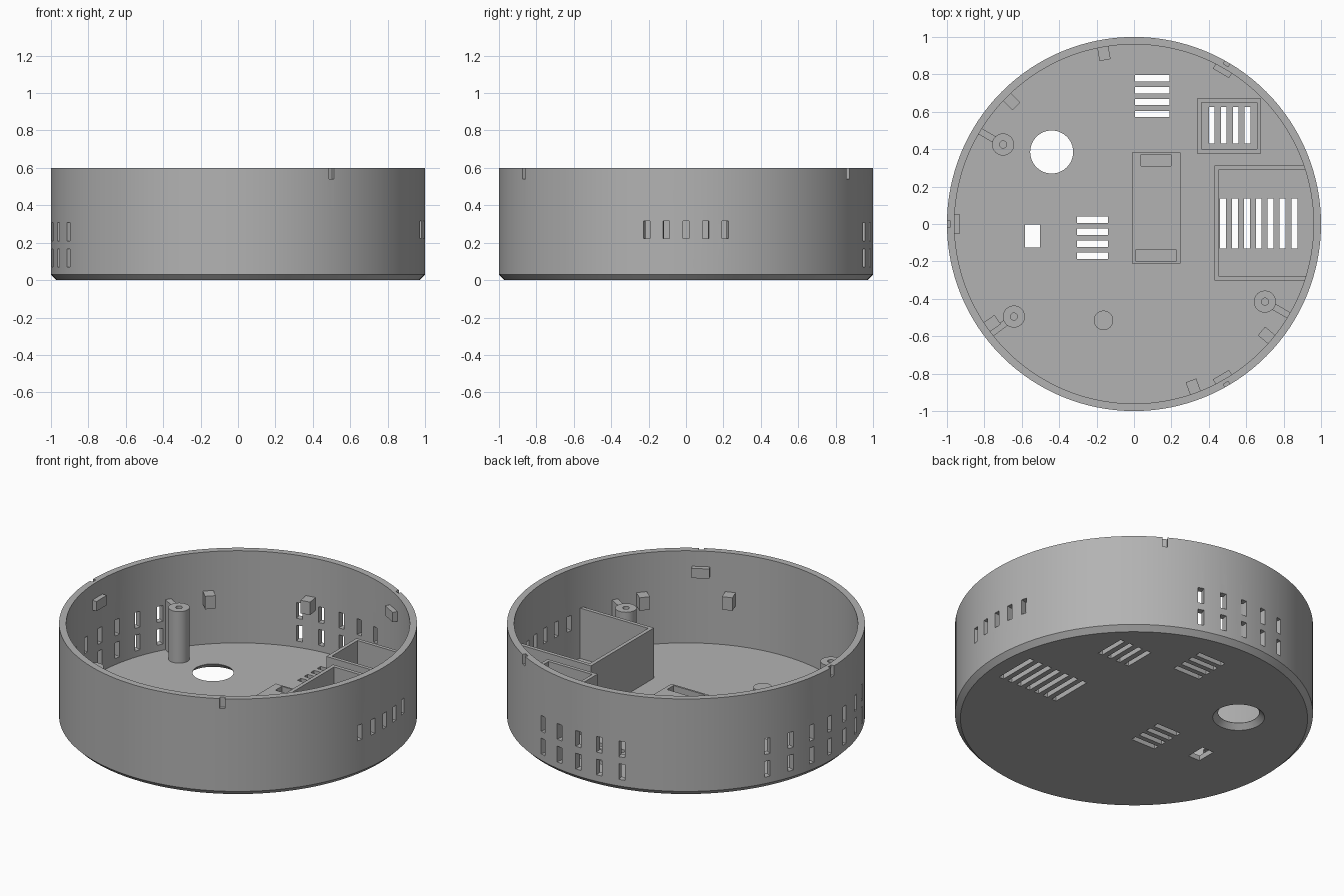
import bpy, bmesh, math
from mathutils import Matrix, Vector

if "Cube" in bpy.data.objects:
    bpy.data.objects.remove(bpy.data.objects["Cube"])

FLOOR = 0.032
R_IN = 0.96

grey = bpy.data.materials.new("plain grey")
grey.diffuse_color = (0.45, 0.45, 0.45, 1)
grey.use_nodes = True
grey.node_tree.nodes["Principled BSDF"].inputs["Base Color"].default_value = grey.diffuse_color


def finish(name, bm):
    bmesh.ops.recalc_face_normals(bm, faces=bm.faces)
    me = bpy.data.meshes.new(name)
    bm.to_mesh(me)
    bm.free()
    ob = bpy.data.objects.new(name, me)
    bpy.context.collection.objects.link(ob)
    me.materials.append(grey)
    return ob


def add_box(bm, x0, x1, y0, y1, z0, z1, angle=0):
    """Box given by its bounds, turned about the z axis through the origin."""
    size = Matrix.Diagonal((x1 - x0, y1 - y0, z1 - z0, 1))
    place = Matrix.Translation(((x0 + x1) / 2, (y0 + y1) / 2, (z0 + z1) / 2))
    turn = Matrix.Rotation(math.radians(angle), 4, 'Z')
    bmesh.ops.create_cube(bm, size=1, matrix=turn @ place @ size)


def add_lathe(bm, profile, steps, x=0, y=0):
    """Closed (radius, z) profile revolved about a vertical axis."""
    rings = []
    for r, z in profile:
        if r == 0:
            rings.append([bm.verts.new((x, y, z))] * steps)
        else:
            rings.append([bm.verts.new((x + r * math.cos(2 * math.pi * i / steps),
                                        y + r * math.sin(2 * math.pi * i / steps), z))
                          for i in range(steps)])
    for a, b in zip(rings, rings[1:]):
        for i in range(steps):
            j = (i + 1) % steps
            corners = list(dict.fromkeys([a[i], a[j], b[j], b[i]]))
            bm.faces.new(corners)


def cut(ob, bm):
    cutter = finish("cutter", bm)
    cutter.hide_render = True
    mod = ob.modifiers.new("cut", 'BOOLEAN')
    mod.operation = 'DIFFERENCE'
    mod.solver = 'EXACT'
    mod.object = cutter
    bpy.context.view_layer.objects.active = ob
    bpy.ops.object.modifier_apply(modifier=mod.name)
    bpy.data.objects.remove(cutter)


def smooth(ob):
    bpy.ops.object.select_all(action='DESELECT')
    ob.select_set(True)
    bpy.context.view_layer.objects.active = ob
    bpy.ops.object.shade_smooth_by_angle(angle=math.radians(30))


# Round open housing with a chamfered base
bm = bmesh.new()
add_lathe(bm, [(0, 0), (0.97, 0), (1, 0.03), (1, 0.6), (R_IN, 0.6), (R_IN, FLOOR), (0, FLOOR)], 128)
housing = finish("housing", bm)

bm = bmesh.new()
# Two rows of wall vents at the back and the left
for z in (0.07, 0.21):
    for angle in [72 + 8 * i for i in range(5)] + [152 + 8.83 * i for i in range(7)]:
        add_box(bm, 0.9, 1.1, -0.018, 0.018, z, z + 0.097, angle)
# Single row of wall vents at the right
for i in range(-2, 3):
    add_box(bm, 0.9, 1.1, -0.017, 0.017, 0.222, 0.316, 6.05 * i)
# Shallow notches in the outer rim
for angle in (60, 180, 300):
    add_box(bm, 0.98, 1.1, -0.015, 0.015, 0.54, 0.7, angle)
# Floor vents
for i in range(4):
    y = 0.78 - 0.064 * i
    add_box(bm, 0.006, 0.19, y - 0.017, y + 0.017, -0.1, 0.1)
    y = 0.022 - 0.064 * i
    add_box(bm, -0.305, -0.14, y - 0.017, y + 0.017, -0.1, 0.1)
    x = 0.415 + 0.064 * i
    add_box(bm, x - 0.015, x + 0.015, 0.43, 0.625, -0.1, 0.1)
for i in range(7):
    x = 0.475 + 0.064 * i
    add_box(bm, x - 0.016, x + 0.016, -0.13, 0.137, -0.1, 0.1)
# Rectangular port and countersunk round port
add_box(bm, -0.582, -0.502, -0.125, -0.003, -0.1, 0.1)
add_lathe(bm, [(0, -0.01), (0.155, -0.01), (0.115, 0.03), (0.115, 0.1), (0, 0.1)], 48, -0.44, 0.385)
cut(housing, bm)
smooth(housing)

# Large compartment, closed by the housing wall
WALL_TOP = 0.342
bm = bmesh.new()
add_box(bm, 0.43, 0.453, -0.302, 0.312, 0.02, WALL_TOP)
add_box(bm, 0.45, 0.935, 0.289, 0.312, 0.02, WALL_TOP)
add_box(bm, 0.45, 0.935, -0.302, -0.279, 0.02, WALL_TOP)
finish("large_compartment", bm)

# Small compartment
bm = bmesh.new()
add_box(bm, 0.338, 0.68, 0.378, 0.672, 0.02, WALL_TOP)
small = finish("small_compartment", bm)
bm = bmesh.new()
add_box(bm, 0.36, 0.658, 0.4, 0.65, -0.1, 0.5)
cut(small, bm)

# Raised plate with two pockets
bm = bmesh.new()
add_box(bm, -0.01, 0.248, -0.212, 0.382, 0.02, 0.08)
plate = finish("raised_plate", bm)
bm = bmesh.new()
add_box(bm, 0.038, 0.198, 0.31, 0.372, 0.04, 0.2)
add_box(bm, 0.01, 0.225, -0.2, -0.137, 0.04, 0.2)
cut(plate, bm)

# Small round pad on the floor
bm = bmesh.new()
add_lathe(bm, [(0, 0.02), (0.052, 0.02), (0.052, 0.055), (0, 0.055)], 32, -0.163, -0.515)
smooth(finish("round_pad", bm))

# Screw posts, each with a rib to the wall
for x, y, angle in ((-0.70, 0.425, 150), (-0.642, -0.495, 217), (0.70, -0.415, -30)):
    bm = bmesh.new()
    add_lathe(bm, [(0, 0.02), (0.059, 0.02), (0.059, 0.35), (0.019, 0.35), (0.019, 0.15), (0, 0.15)], 32, x, y)
    smooth(finish("screw_post", bm))
    d = Vector((math.cos(math.radians(angle)), math.sin(math.radians(angle))))
    p = Vector((x, y))
    reach = -p.dot(d) + math.sqrt(p.dot(d) ** 2 - p.dot(p) + 0.97 ** 2)
    bm = bmesh.new()
    add_box(bm, 0.05, reach, -0.018, 0.018, 0.02, 0.34)
    rib = finish("post_rib", bm)
    rib.data.transform(Matrix.Translation((x, y, 0)) @ Matrix.Rotation(math.radians(angle), 4, 'Z'))

# Support blocks and lid catches on the inner wall
for angle in (100, 135, 215, 290, 320):
    bm = bmesh.new()
    add_box(bm, 0.89, 0.97, -0.03, 0.03, 0.28, 0.36, angle)
    finish("support_block", bm)
for angle in (60, 180, 300):
    bm = bmesh.new()
    add_box(bm, 0.93, 0.97, -0.05, 0.05, 0.445, 0.505, angle)
    finish("lid_catch", bm)
